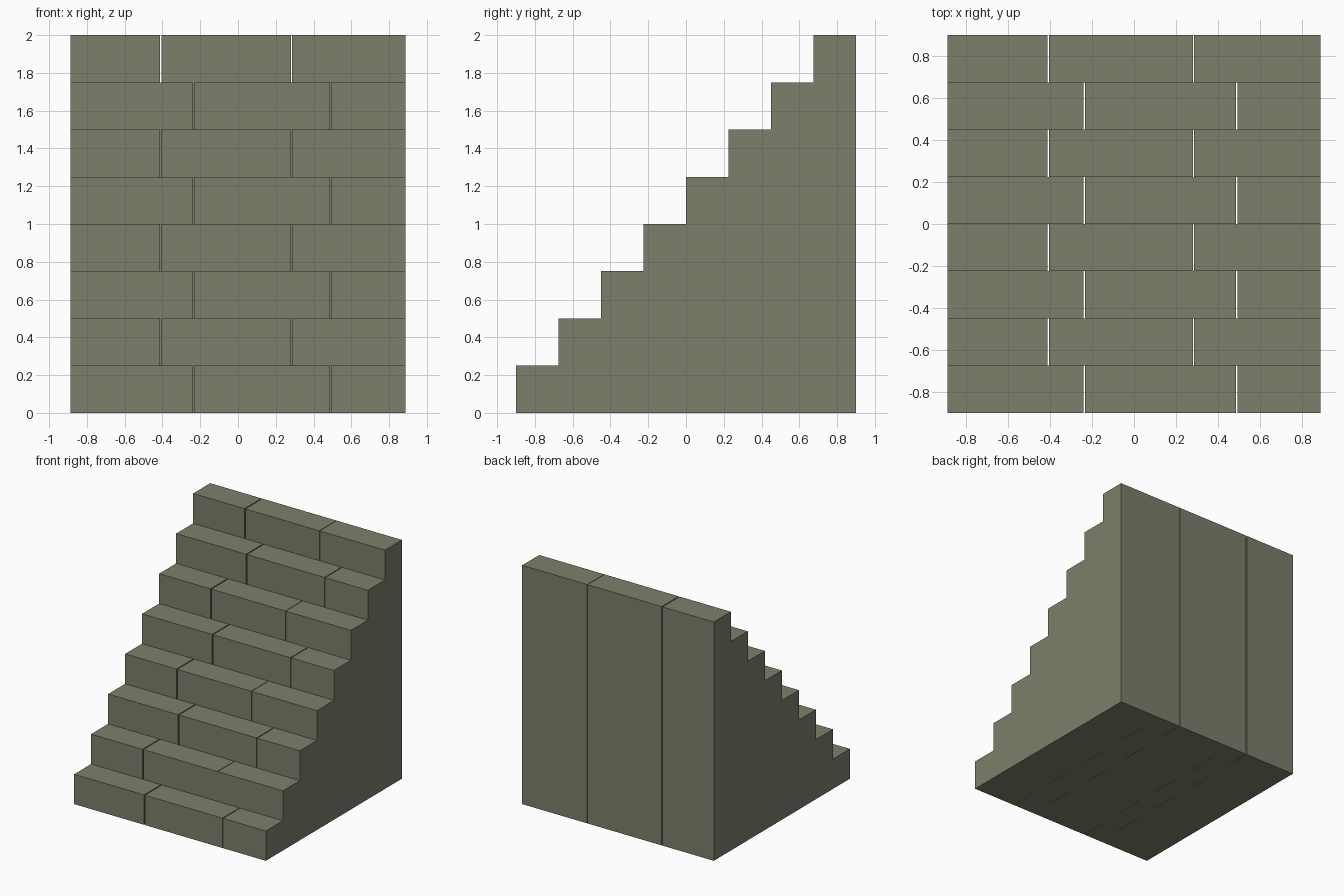
import bpy

if "Cube" in bpy.data.objects:
    bpy.data.objects.remove(bpy.data.objects["Cube"])

STEPS, RISE, RUN = 8, 0.25, 0.225
HALF_X, HALF_Y = 0.888, 0.9

stone = bpy.data.materials.new("grey_green_stone")
stone.diffuse_color = (0.205, 0.212, 0.147, 1)
stone.use_nodes = True
stone.node_tree.nodes["Principled BSDF"].inputs["Base Color"].default_value = stone.diffuse_color


def block(name, x0, x1, y0, y1, height):
    """Upright stone block standing on the ground."""
    bpy.ops.mesh.primitive_cube_add(size=1, location=((x0 + x1) / 2, (y0 + y1) / 2, height / 2))
    ob = bpy.context.object
    ob.name = name
    ob.scale = (x1 - x0, y1 - y0, height)
    bpy.ops.object.transform_apply(location=False, rotation=False, scale=True)
    ob.data.materials.append(stone)


# Joint positions alternate between odd and even steps: (left, right) spans
spans_a = [(-HALF_X, -0.241), (-0.233, 0.486), (0.493, HALF_X)]
spans_b = [(-HALF_X, -0.413), (-0.405, 0.281), (0.285, HALF_X)]

# Each step is a row of three full-height blocks
for i in range(STEPS):
    y0 = -HALF_Y + i * RUN
    for part, (x0, x1) in zip(("left", "middle", "right"), spans_b if i % 2 else spans_a):
        block(f"step_{i + 1}_{part}_block", x0, x1, y0, y0 + RUN, (i + 1) * RISE)
